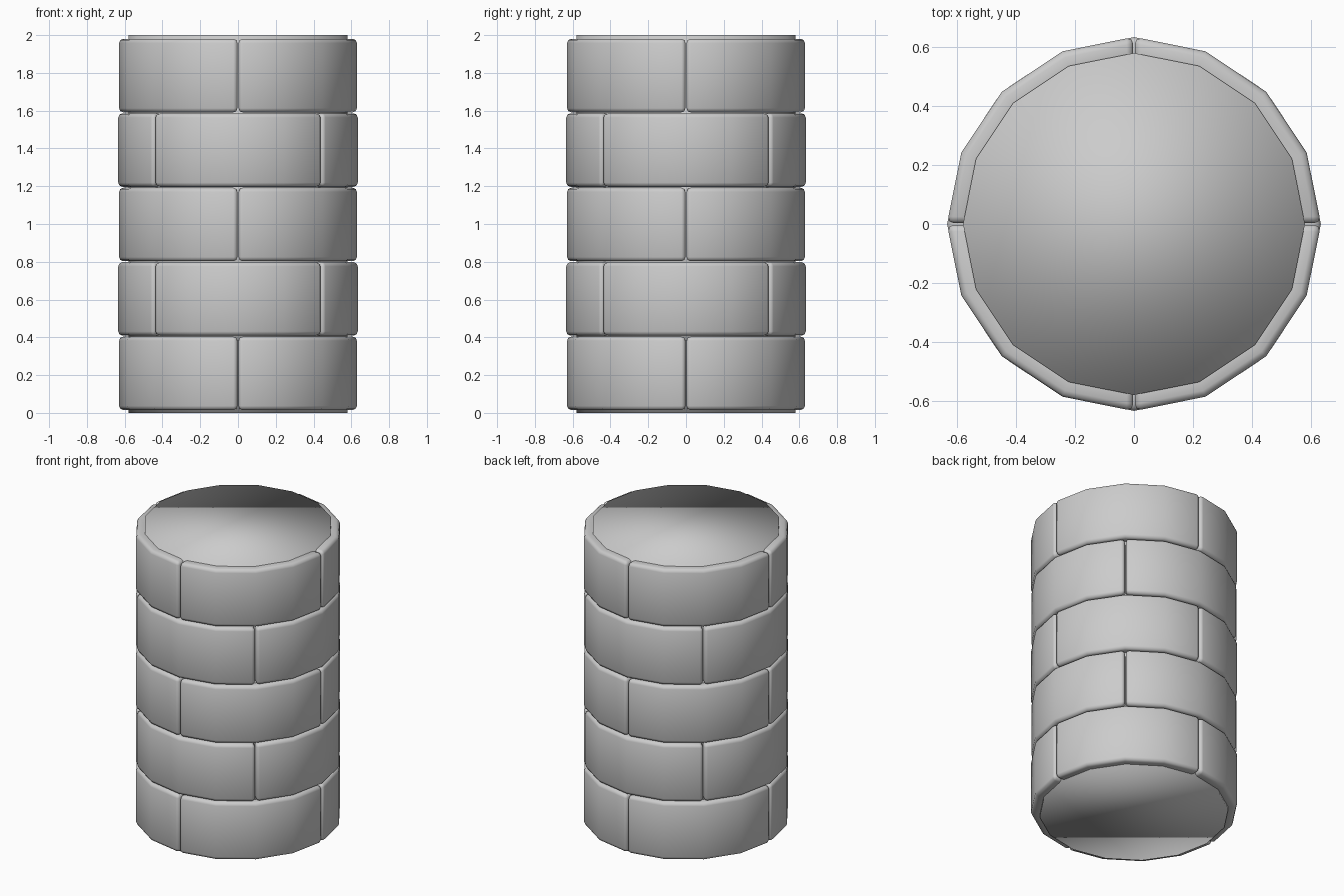
import bpy, bmesh
from math import cos, sin, pi, radians

if "Cube" in bpy.data.objects:
    bpy.data.objects.remove(bpy.data.objects["Cube"])

SIDES = 16
CORE_R, IN_R, OUT_R = 0.58, 0.54, 0.634
COURSES, BASE, STEP, GAP = 5, 0.015, 0.394, 0.005
JOINT = 0.005      # half width of an upright joint, in radians
BEVEL = 0.022


def finish(name, bm):
    bmesh.ops.recalc_face_normals(bm, faces=bm.faces)
    me = bpy.data.meshes.new(name)
    bm.to_mesh(me)
    bm.free()
    for p in me.polygons:
        p.use_smooth = True
    ob = bpy.data.objects.new(name, me)
    bpy.context.collection.objects.link(ob)
    return ob


# inner column
bm = bmesh.new()
ring = [bm.verts.new((CORE_R * cos(2 * pi * i / SIDES), CORE_R * sin(2 * pi * i / SIDES), 0))
        for i in range(SIDES)]
base = bm.faces.new(ring)
ext = bmesh.ops.extrude_face_region(bm, geom=[base], use_keep_orig=True)
bmesh.ops.translate(bm, vec=(0, 0, 2),
                    verts=[g for g in ext["geom"] if isinstance(g, bmesh.types.BMVert)])
finish("column_core", bm)


# curved quarter-circle block: a rectangular section swept through 90 degrees
def block(name, start, z0, z1):
    bm = bmesh.new()
    angles = [start + JOINT] + [start + k * pi / 8 for k in (1, 2, 3)] + [start + pi / 2 - JOINT]
    profile = [(IN_R, z0), (OUT_R, z0), (OUT_R, z1), (IN_R, z1)]
    rings = [[bm.verts.new((r * cos(a), r * sin(a), z)) for r, z in profile] for a in angles]
    for a, b in zip(rings, rings[1:]):
        for k in range(4):
            n = (k + 1) % 4
            bm.faces.new((a[k], a[n], b[n], b[k]))
    bm.faces.new(rings[0])
    bm.faces.new(rings[-1])
    ob = finish(name, bm)
    mod = ob.modifiers.new("rounded_edges", "BEVEL")
    mod.width = BEVEL
    mod.segments = 2
    mod.limit_method = 'ANGLE'
    mod.angle_limit = radians(40)


# staggered courses of four blocks
for c in range(COURSES):
    z0 = BASE + c * STEP
    for q in range(4):
        block(f"stone_block_{c + 1}_{q + 1}", q * pi / 2 + (c % 2) * pi / 4, z0, z0 + STEP - GAP)
